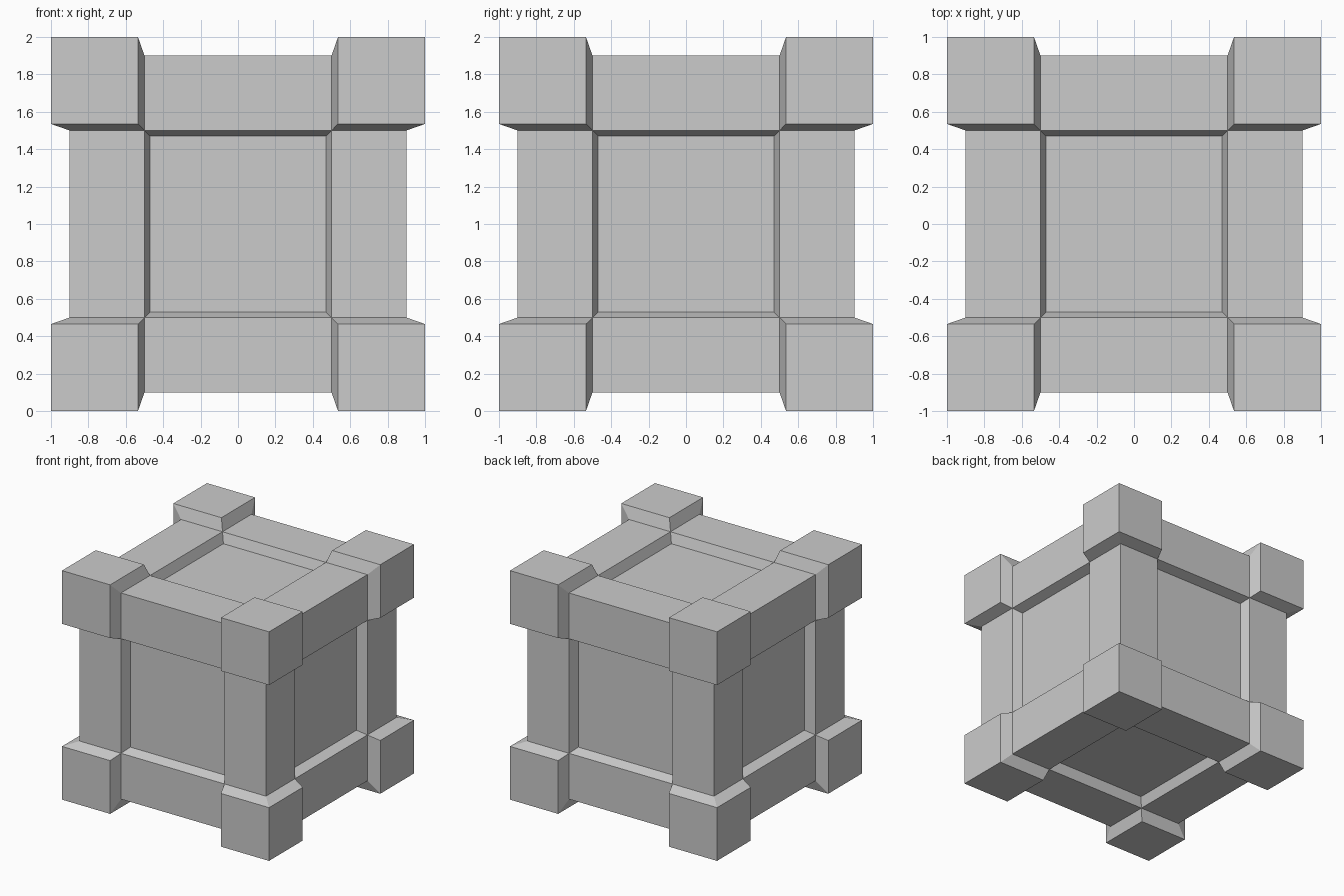
import bpy, bmesh
from itertools import product
from mathutils import Vector

if "Cube" in bpy.data.objects:
    bpy.data.objects.remove(bpy.data.objects["Cube"])

EDGE, SPLIT = 0.9, 0.5          # beam surface and block boundary
BLOCK, BLOCK_IN = 1.0, 0.535    # raised corner blocks
PANEL, PANEL_IN = 0.815, 0.47   # sunken panels


def extrude_to(bm, faces, outer, inner):
    """Extrude a face patch and remap its coordinates to new outer/inner values."""
    ext = bmesh.ops.extrude_face_region(bm, geom=faces)["geom"]
    left = [f for f in faces if f.is_valid]
    if left:
        bmesh.ops.delete(bm, geom=left, context='FACES')
    for v in (g for g in ext if isinstance(g, bmesh.types.BMVert)):
        v.co = Vector([(outer if abs(c) > 0.7 else inner) * (1 if c > 0 else -1)
                       for c in v.co])


# Base cube cut into a 3 x 3 grid on every side
bm = bmesh.new()
bmesh.ops.create_cube(bm, size=2 * EDGE)
for axis, s in product(range(3), (-SPLIT, SPLIT)):
    n = Vector((0, 0, 0))
    n[axis] = 1
    bmesh.ops.bisect_plane(bm, geom=bm.verts[:] + bm.edges[:] + bm.faces[:],
                           plane_co=n * s, plane_no=n)

# Corner blocks
for sx, sy, sz in product((-1, 1), repeat=3):
    patch = [f for f in bm.faces
             if all(c * s > 0.6 for c, s in zip(f.calc_center_median(), (sx, sy, sz)))]
    extrude_to(bm, patch, BLOCK, BLOCK_IN)

# Sunken centre panels
panels = [f for f in bm.faces
          if sum(abs(c) < 0.01 for c in f.calc_center_median()) == 2]
for f in panels:
    extrude_to(bm, [f], PANEL, PANEL_IN)

bmesh.ops.recalc_face_normals(bm, faces=bm.faces[:])
bmesh.ops.translate(bm, verts=bm.verts[:], vec=(0, 0, 1))
mesh = bpy.data.meshes.new("crate")
bm.to_mesh(mesh)
bm.free()
bpy.context.collection.objects.link(bpy.data.objects.new("crate", mesh))
